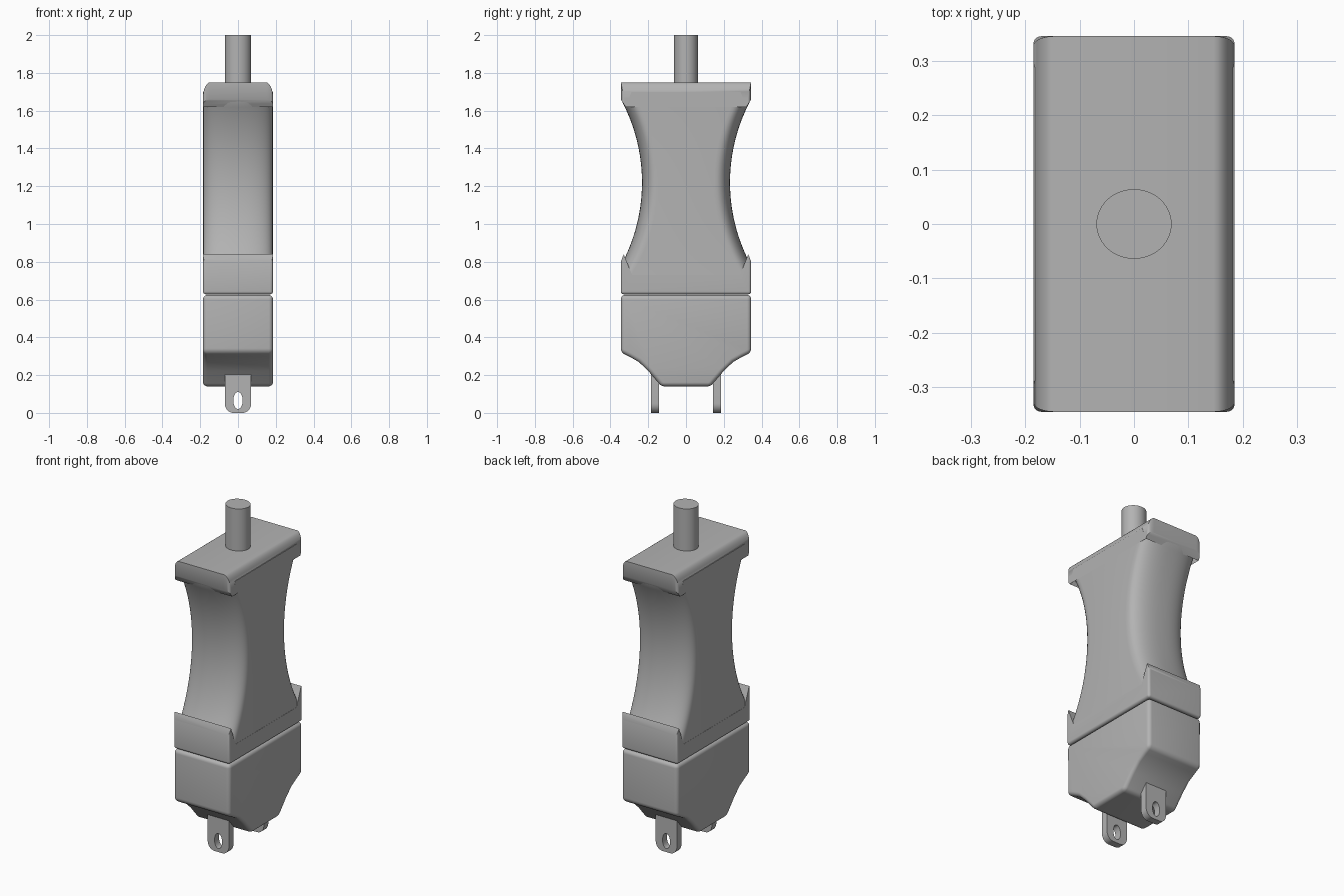
import bpy, bmesh, math
from mathutils import Vector

cube = bpy.data.objects.get("Cube")
if cube:
    bpy.data.objects.remove(cube, do_unlink=True)

GREY = (0.45, 0.45, 0.45, 1)
grey = bpy.data.materials.new("plain grey")
grey.use_nodes = True
grey.diffuse_color = GREY
grey.node_tree.nodes["Principled BSDF"].inputs["Base Color"].default_value = GREY

HX, HY = 0.185, 0.345          # half width and half depth of the body
CAP_ROUND = 0.08


def add(name, bm):
    bmesh.ops.recalc_face_normals(bm, faces=bm.faces)
    me = bpy.data.meshes.new(name)
    bm.to_mesh(me)
    bm.free()
    ob = bpy.data.objects.new(name, me)
    bpy.context.collection.objects.link(ob)
    me.materials.append(grey)
    return ob


def smooth(ob, angle=35):
    bpy.ops.object.select_all(action='DESELECT')
    ob.select_set(True)
    bpy.context.view_layer.objects.active = ob
    for m in list(ob.modifiers):
        bpy.ops.object.modifier_apply(modifier=m.name)
    bpy.ops.object.shade_smooth_by_angle(angle=math.radians(angle))


def prism(half):
    """Mirror a half (y, z) profile in y and extrude it across the width."""
    pts = half + [(-y, z) for y, z in reversed(half)]
    bm = bmesh.new()
    face = bm.faces.new([bm.verts.new((-HX, y, z)) for y, z in pts])
    out = bmesh.ops.extrude_face_region(bm, geom=[face])
    verts = [v for v in out["geom"] if isinstance(v, bmesh.types.BMVert)]
    bmesh.ops.translate(bm, verts=verts, vec=(2 * HX, 0, 0))
    return bm


def weighted_bevel(name, bm, rule, width):
    """Bevel edges by the weight that the rule gives for their two ends."""
    layer = bm.edges.layers.float.new("bevel_weight_edge")
    for e in bm.edges:
        e[layer] = rule(e.verts[0].co, e.verts[1].co)
    ob = add(name, bm)
    mod = ob.modifiers.new("rounding", 'BEVEL')
    mod.limit_method = 'WEIGHT'
    mod.width = width
    mod.segments = 8
    smooth(ob)
    return ob


def is_corner(a, b):
    return abs(a.z - b.z) > 0.05 and min(abs(a.y), abs(b.y)) > HY - 0.001


# Upper cap: rounded along its long top edges, with pointed corners hanging down
def top_rule(a, b):
    if min(a.z, b.z) > 1.74 and abs(a.y - b.y) > 0.1:
        return 1.0
    return 0.22 if is_corner(a, b) else 0.0


weighted_bevel("upper_cap", prism([(HY, 1.75), (HY, 1.66), (0.32, 1.62), (0.288, 1.70)]),
               top_rule, CAP_ROUND)


# Collar: rounded at the bottom, with pointed corners standing up
def collar_rule(a, b):
    return 1.0 if max(a.z, b.z) < 0.64 or is_corner(a, b) else 0.0


weighted_bevel("collar", prism([(0.285, 0.73), (0.33, 0.84), (HY, 0.80), (HY, 0.628)]),
               collar_rule, 0.022)

# Waisted grip: rounded cross-section whose depth follows an arc
bm = bmesh.new()
rows, cols, arc_r, mid = 40, 24, 0.92, 1.22
rings = []
for i in range(rows + 1):
    z = 0.70 + 1.02 * i / rows
    depth = arc_r + 0.233 - math.sqrt(arc_r ** 2 - (z - mid) ** 2)
    over = max(0, z - 1.75 + CAP_ROUND)
    hx = HX - 0.001 - CAP_ROUND + math.sqrt(CAP_ROUND ** 2 - over ** 2)
    ring = []
    for side in (-1, 1):
        for j in range(cols + 1):
            t = -math.cos(math.pi * j / cols)
            drop = 0.085 * (1 - (1 - abs(t) ** 2.4) ** (1 / 2.4))
            y = min(depth - drop, HY - 0.003)
            ring.append(bm.verts.new((-side * t * hx, side * y, z)))
    rings.append(ring)
for low, high in zip(rings, rings[1:]):
    for j in range(len(low)):
        k = (j + 1) % len(low)
        bm.faces.new((low[j], low[k], high[k], high[j]))
bm.faces.new(rings[0])
bm.faces.new(rings[-1])
smooth(add("waisted_grip", bm), 50)

# Base block: tapers to a narrow foot
base = add("base_block", prism([(HY, 0.624), (HY, 0.32), (0.30, 0.298), (0.25, 0.27),
                                (0.20, 0.222), (0.13, 0.14)]))
mod = base.modifiers.new("rounding", 'BEVEL')
mod.limit_method = 'ANGLE'
mod.angle_limit = math.radians(40)
mod.width = 0.022
mod.segments = 5
smooth(base)

# Stem
bm = bmesh.new()
bmesh.ops.create_cone(bm, cap_ends=True, segments=48, radius1=1, radius2=1, depth=0.27)
bmesh.ops.scale(bm, verts=bm.verts, vec=(0.069, 0.064, 1))
bmesh.ops.translate(bm, verts=bm.verts, vec=(0, 0, 1.865))
smooth(add("stem", bm))


# Lugs: plates with rounded lower corners and an oval hole
def loop(curve, pts):
    sp = curve.splines.new('POLY')
    sp.points.add(len(pts) - 1)
    for p, (x, y) in zip(sp.points, pts):
        p.co = (x, y, 0, 1)
    sp.use_cyclic_u = True


def arc(cx, cy, rx, ry, start, end, n):
    angles = [math.radians(start + (end - start) * i / n) for i in range(n + 1)]
    return [(cx + rx * math.cos(a), cy + ry * math.sin(a)) for a in angles]


for name, y in (("front_lug", -0.164), ("back_lug", 0.164)):
    curve = bpy.data.curves.new(name, 'CURVE')
    curve.dimensions = '2D'
    curve.fill_mode = 'BOTH'
    curve.extrude = 0.021
    loop(curve, [(0.07, 0.21), (-0.07, 0.21)] + arc(-0.025, 0.05, 0.045, 0.05, 180, 270, 8)
         + arc(0.025, 0.05, 0.045, 0.05, 270, 360, 8))
    loop(curve, arc(0, 0.066, 0.025, 0.045, 0, 350, 35))
    curve.materials.append(grey)
    lug = bpy.data.objects.new(name, curve)
    bpy.context.collection.objects.link(lug)
    lug.rotation_euler.x = math.pi / 2
    lug.location.y = y
    bpy.ops.object.select_all(action='DESELECT')
    lug.select_set(True)
    bpy.context.view_layer.objects.active = lug
    bpy.ops.object.convert(target='MESH')
    smooth(bpy.context.view_layer.objects.active)
